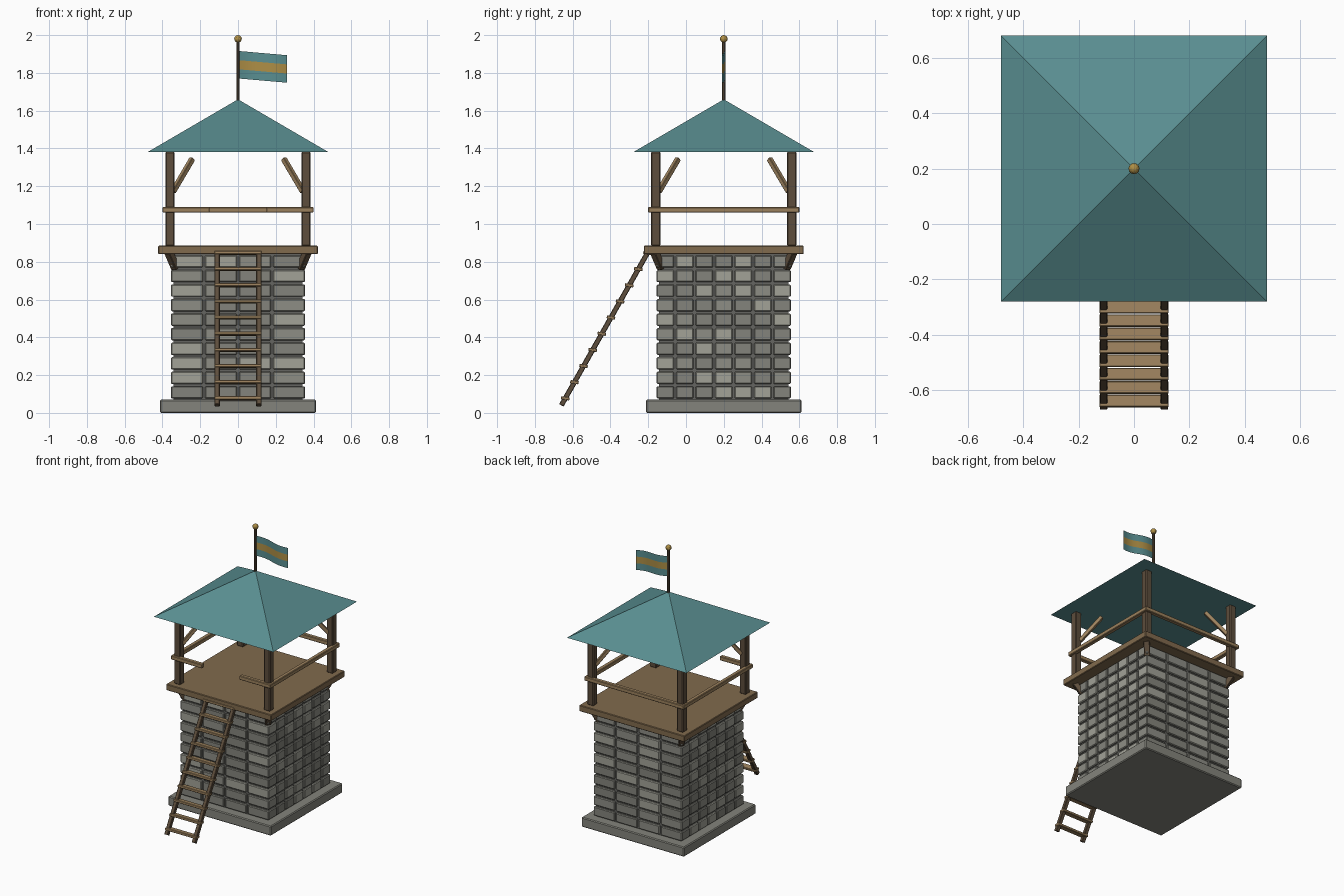
import bpy, bmesh, math, random
from mathutils import Vector, Matrix

if "Cube" in bpy.data.objects:
    bpy.data.objects.remove(bpy.data.objects["Cube"])

random.seed(4)
CY = 0.2  # tower centre in y


def mat(name, c):
    m = bpy.data.materials.new(name)
    m.diffuse_color = (*c, 1)
    m.use_nodes = True
    m.node_tree.nodes["Principled BSDF"].inputs["Base Color"].default_value = m.diffuse_color
    return m


STONES = [mat("stone_dark", (0.23, 0.23, 0.2)), mat("stone_mid", (0.27, 0.27, 0.235)),
          mat("stone_light", (0.36, 0.36, 0.31))]
MORTAR = mat("mortar", (0.13, 0.13, 0.12))
WOOD = mat("wood", (0.33, 0.22, 0.11))
DECK = mat("deck_wood", (0.22, 0.145, 0.075))
DARK = mat("dark_wood", (0.11, 0.075, 0.045))
TEAL = mat("teal", (0.1, 0.27, 0.28))
GOLD = mat("gold", (0.42, 0.27, 0.06))


def finish(name, bm, mats, bevel=0):
    me = bpy.data.meshes.new(name)
    bm.to_mesh(me)
    bm.free()
    ob = bpy.data.objects.new(name, me)
    bpy.context.collection.objects.link(ob)
    for m in mats:
        me.materials.append(m)
    if bevel:
        b = ob.modifiers.new("bevel", 'BEVEL')
        b.width, b.segments = bevel, 1
    return ob


def box(name, loc, size, m, bevel=0.004):
    bm = bmesh.new()
    bmesh.ops.create_cube(bm, size=1)
    bmesh.ops.scale(bm, vec=size, verts=bm.verts)
    ob = finish(name, bm, [m], bevel)
    ob.location = loc
    return ob


def beam(name, a, b, w, d, m):
    a, b = Vector(a), Vector(b)
    ob = box(name, (a + b) / 2, (w, d, (b - a).length), m, 0.003)
    ob.rotation_mode = 'QUATERNION'
    ob.rotation_quaternion = (b - a).to_track_quat('Z', 'Y')
    return ob


# Stone base and mortar core
box("base_slab", (0, CY, 0.035), (0.825, 0.825, 0.07), STONES[0], 0.006)
box("mortar_core", (0, CY, 0.455), (0.684, 0.684, 0.77), MORTAR, 0)

# Stone courses: four long blocks front and back, five short ones between on the sides
bm = bmesh.new()


def block(loc, size):
    r = bmesh.ops.create_cube(bm, size=1, matrix=Matrix.LocRotScale(Vector(loc), None, Vector(size)))
    k = random.choices((0, 1, 2), (5, 4, 3))[0]
    for f in {f for v in r["verts"] for f in v.link_faces}:
        f.material_index = k


ROW, GAP, H, END = 0.077, 0.012, 0.355, 0.092
for row in range(10):
    z = 0.07 + ROW * (row + 0.5)
    for s in (-1, 1):
        for i in range(4):
            block(((i - 1.5) * 0.1805, CY + s * (H - END / 2), z), (0.1685, END, ROW - GAP))
        for i in range(5):
            block((s * (H - 0.03), CY + (i - 2) * 0.1035, z), (0.06, 0.0915, ROW - GAP))
finish("stone_blocks", bm, STONES, 0.005)

# Deck
box("deck", (0, CY, 0.8625), (0.845, 0.845, 0.045), DECK)

# Corner posts, diagonal braces and deck brackets
for sx in (-1, 1):
    for sy in (-1, 1):
        tag = f"{'front' if sy < 0 else 'back'}_{'left' if sx < 0 else 'right'}"

        def corner(r, z):
            return (sx * r, CY + sy * r, z)
        box("post_" + tag, corner(0.36, 1.133), (0.05, 0.05, 0.5), DARK, 0.006)
        beam("brace_" + tag, corner(0.345, 1.17), corner(0.242, 1.345), 0.026, 0.026, WOOD)
        beam("bracket_" + tag, corner(0.33, 0.765), corner(0.366, 0.85), 0.04, 0.035, DARK)

# Handrails, with an opening at the ladder
RZ, RT, RO = 1.075, 0.03, 0.385
for s, side in ((-1, "left"), (1, "right")):
    box("rail_" + side, (s * RO, CY, RZ), (RT, 0.8, RT), WOOD)
    box("rail_front_" + side, (s * 0.275, CY - RO, RZ), (0.25, RT, RT), WOOD)
box("rail_back", (0, CY + RO, RZ), (0.8, RT, RT), WOOD)

# Ladder
foot, head = Vector((0, -0.66, 0.04)), Vector((0, -0.185, 0.88))
for s, side in ((-1, "left"), (1, "right")):
    off = Vector((s * 0.11, 0, 0))
    beam("ladder_stringer_" + side, foot + off, head + off, 0.027, 0.027, DARK)
for i in range(10):
    p = foot.lerp(head, (0.037 + 0.0855 * i) / 0.84)
    t = box(f"ladder_rung_{i + 1}", p, (0.25, 0.045, 0.017), WOOD, 0.003)
    t.rotation_euler.x = math.radians(-8)

# Pyramid roof
bm = bmesh.new()
bmesh.ops.create_cone(bm, cap_ends=True, segments=4, radius1=0.48 * math.sqrt(2), radius2=0, depth=0.28,
                      matrix=Matrix.Translation((0, CY, 1.52)) @ Matrix.Rotation(math.pi / 4, 4, 'Z'))
bmesh.ops.remove_doubles(bm, verts=bm.verts, dist=1e-4)
finish("roof", bm, [TEAL])

# Flagpole and ball
bm = bmesh.new()
bmesh.ops.create_cone(bm, cap_ends=True, segments=8, radius1=0.009, radius2=0.009, depth=0.35,
                      matrix=Matrix.Translation((0, CY, 1.8)))
finish("flagpole", bm, [DARK])
bm = bmesh.new()
bmesh.ops.create_uvsphere(bm, u_segments=12, v_segments=8, radius=0.02,
                          matrix=Matrix.Translation((0, CY, 1.98)))
finish("pole_ball", bm, [GOLD])

# Waving flag with three stripes
bm = bmesh.new()
N = 8
grid = [[bm.verts.new((0.008 + 0.252 * i / N, CY + 0.01 * math.sin(2 * math.pi * i / N),
                       1.77 + 0.0485 * j - 0.022 * i / N)) for j in range(4)] for i in range(N + 1)]
for i in range(N):
    for j in range(3):
        f = bm.faces.new((grid[i][j], grid[i + 1][j], grid[i + 1][j + 1], grid[i][j + 1]))
        f.material_index = j % 2
        f.smooth = True
finish("flag", bm, [TEAL, GOLD])
